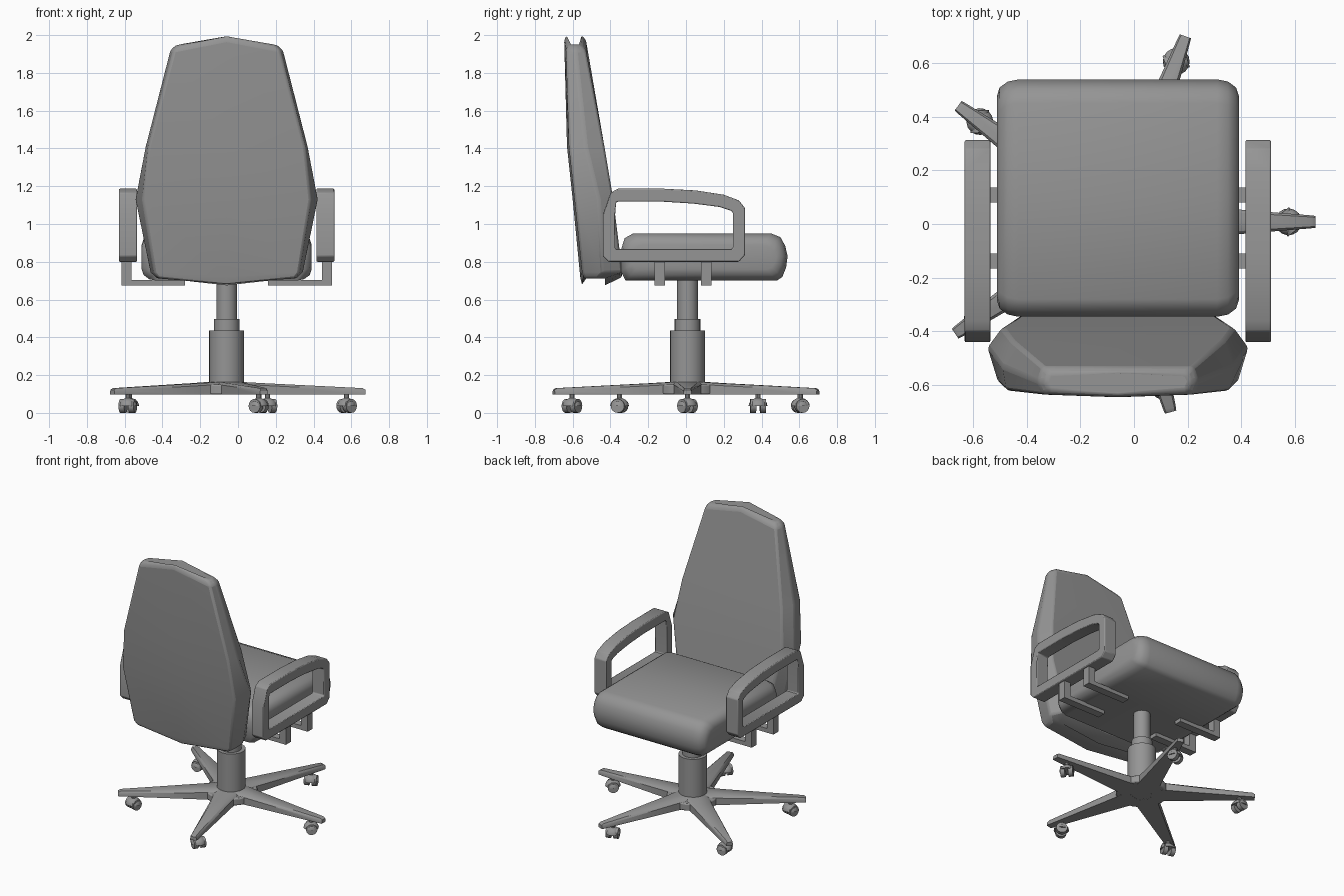
import bpy, bmesh, math
from mathutils import Matrix, Vector

if "Cube" in bpy.data.objects:
    bpy.data.objects.remove(bpy.data.objects["Cube"], do_unlink=True)

CX, CY = -0.06, 0.008   # centre of the chair column

grey = bpy.data.materials.new("plain grey")
grey.use_nodes = True
grey.diffuse_color = (0.3, 0.3, 0.3, 1)
grey.node_tree.nodes["Principled BSDF"].inputs["Base Color"].default_value = (0.3, 0.3, 0.3, 1)


def finish(name, bm, bevel=0.0, segments=2, angle=35):
    bmesh.ops.recalc_face_normals(bm, faces=bm.faces)
    mesh = bpy.data.meshes.new(name)
    bm.to_mesh(mesh)
    bm.free()
    mesh.materials.append(grey)
    ob = bpy.data.objects.new(name, mesh)
    bpy.context.scene.collection.objects.link(ob)
    if bevel:
        mod = ob.modifiers.new("soft edges", "BEVEL")
        mod.width, mod.segments, mod.limit_method = bevel, segments, "ANGLE"
    bpy.ops.object.select_all(action="DESELECT")
    bpy.context.view_layer.objects.active = ob
    ob.select_set(True)
    bpy.ops.object.shade_smooth_by_angle(angle=math.radians(angle))
    return ob


def loft(rings):
    """Skin closed rings of equal length and cap both ends."""
    bm = bmesh.new()
    rows = [[bm.verts.new(p) for p in ring] for ring in rings]
    n = len(rows[0])
    for a, b in zip(rows, rows[1:]):
        for i in range(n):
            j = (i + 1) % n
            bm.faces.new((a[i], a[j], b[j], b[i]))
    bm.faces.new(rows[0])
    bm.faces.new(rows[-1])
    return bm


def box(bm, x0, x1, y0, y1, z0, z1):
    m = Matrix.Translation(((x0 + x1) / 2, (y0 + y1) / 2, (z0 + z1) / 2))
    bmesh.ops.create_cube(bm, size=1, matrix=m @ Matrix.Diagonal((x1 - x0, y1 - y0, z1 - z0, 1)))


def cylinder(bm, r, z0, z1, sides=24):
    bmesh.ops.create_cone(bm, cap_ends=True, segments=sides, radius1=r, radius2=r, depth=z1 - z0,
                          matrix=Matrix.Translation((CX, CY, (z0 + z1) / 2)))


# Seat cushion: side profile swept across, shrinking at both sides
profile = [(-.32, .70), (-.345, .75), (-.345, .86), (-.325, .925), (-.28, .95), (.1, .95), (.45, .95),
           (.50, .93), (.525, .885), (.538, .83), (.53, .77), (.51, .72), (.48, .70), (.1, .70)]
rings = []
for x, inset in [(-.45, .06), (-.44, .03), (-.41, .008), (-.37, 0), (.37, 0), (.41, .008), (.44, .03), (.45, .06)]:
    sy, sz = 1 - inset / .44, 1 - inset / .125
    rings.append([(CX + x, .097 + (y - .097) * sy, .825 + (z - .825) * sz) for y, z in profile])
finish("seat_cushion", loft(rings), angle=50)

# Backrest: edge z, centre z, half widths (front, middle, back), depths (front, middle, back)
stations = [(.712, .675, (.33, .37, .36), (-.43, -.47, -.54)),
            (.745, .72, (.36, .405, .385), (-.337, -.44, -.55)),
            (1.13, 1.13, (.43, .485, .445), (-.385, -.46, -.59)),
            (1.41, 1.41, (.395, .43, .415), (-.432, -.53, -.62)),
            (1.92, 1.975, (.28, .30, .28), (-.53, -.585, -.635)),
            (1.948, 2.0, (.255, .27, .255), (-.555, -.585, -.62))]
rings = []
for ze, zc, (wf, wm, wb), (yf, ym, yb) in stations:
    side = [(wf, yf), (wm, ym), (wb, yb)]
    ring = [(CX, yf, zc)] + [(CX + w, y, ze) for w, y in side] + [(CX, yb - .01, zc)]
    ring += [(CX - w, y, ze) for w, y in reversed(side)]
    rings.append(ring)
finish("backrest", loft(rings), bevel=.012, angle=30)

# Armrest loops and the brackets that hold them under the seat
outer = [(-.44, .83), (-.41, .80), (.28, .80), (.312, .835), (.312, 1.085), (.28, 1.125),
         (.2, 1.155), (.05, 1.178), (-.12, 1.187), (-.36, 1.187), (-.40, 1.165), (-.44, 1.05)]
inner = [(-.375, .87), (-.37, .868), (.24, .868), (.248, .872), (.248, 1.06), (.24, 1.07),
         (.18, 1.09), (.04, 1.108), (-.12, 1.118), (-.36, 1.118), (-.37, 1.115), (-.375, 1.05)]
for side, s in (("left", 1), ("right", -1)):
    bm = bmesh.new()
    x0, x1 = CX + s * .475, CX + s * .57
    loops = [[bm.verts.new((x, y, z)) for y, z in pts]
             for x, pts in ((x0, outer), (x1, outer), (x1, inner), (x0, inner))]
    for k in range(4):
        a, b = loops[k], loops[(k + 1) % 4]
        for i in range(len(outer)):
            j = (i + 1) % len(outer)
            bm.faces.new((a[i], a[j], b[j], b[i]))
    finish(side + "_armrest", bm, bevel=.01)

    bm = bmesh.new()
    for y in (-.138, .108):
        xs = sorted((CX + s * .22, CX + s * .557))
        box(bm, *xs, y - .028, y + .028, .674, .704)
        xs = sorted((CX + s * .505, CX + s * .557))
        box(bm, *xs, y - .028, y + .028, .69, .81)
    finish(side + "_armrest_brackets", bm)

# Gas lift column
bm = bmesh.new()
cylinder(bm, .093, .14, .435)
cylinder(bm, .068, .43, .497)
cylinder(bm, .055, .49, .71)
finish("column", bm)

# Hub, five tapering legs and twin wheel casters
bm = bmesh.new()
cylinder(bm, .17, .098, .15, 20)
finish("base_hub", bm, bevel=.008)

for n, deg in enumerate((0, 70, 144, 214.5, 285.5), 1):
    spin = Matrix.Translation((CX, CY, 0)) @ Matrix.Rotation(math.radians(deg), 4, "Z")
    rings = []
    for r, w, top in ((.06, .08, .165), (.2, .066, .157), (.72, .024, .131), (.735, .022, .122)):
        rings.append([(r, -w, .097), (r, w, .097), (r, w, top - .012),
                      (r, w * .75, top), (r, -w * .75, top), (r, -w, top - .012)])
    bm = loft(rings)
    bm.transform(spin)
    finish(f"leg_{n}", bm)

    bm = bmesh.new()
    at = Matrix.Translation((.635, 0, 0)) @ Matrix.Rotation(math.radians(40), 4, "Z")
    for y in (-.026, .026):      # wheels
        bmesh.ops.create_cone(bm, cap_ends=True, segments=16, radius1=.037, radius2=.037, depth=.03,
                              matrix=at @ Matrix.Translation((0, y, .04)) @ Matrix.Rotation(math.pi / 2, 4, "X"))
    hood = bmesh.ops.create_uvsphere(bm, u_segments=16, v_segments=10, radius=.05)["verts"]
    bmesh.ops.delete(bm, geom=[v for v in hood if v.co.z < -.001], context="VERTS")
    hood = [v for v in hood if v.is_valid]
    bmesh.ops.holes_fill(bm, edges=[e for e in bm.edges if e.is_boundary])
    bmesh.ops.transform(bm, verts=hood, matrix=at @ Matrix.Translation((0, 0, .04)) @ Matrix.Diagonal((1, 1, .85, 1)))
    bmesh.ops.create_cone(bm, cap_ends=True, segments=10, radius1=.014, radius2=.014, depth=.05,
                          matrix=at @ Matrix.Translation((0, 0, .085)))
    for v in bm.verts:           # seat wheels on the floor
        v.co.z = max(v.co.z - .003, 0)
    bm.transform(spin)
    finish(f"caster_{n}", bm)
